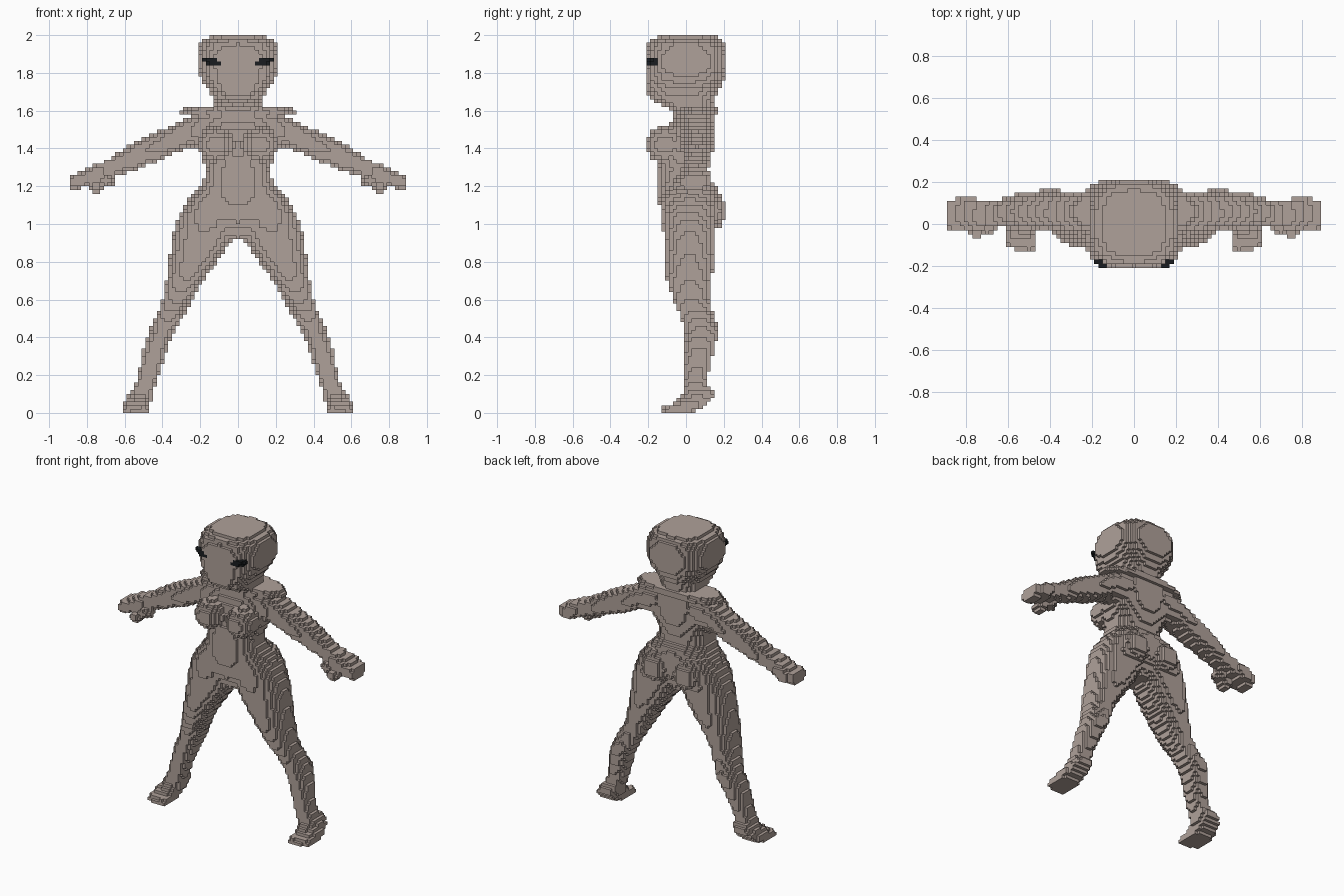
import bpy
import bmesh
import math

cube = bpy.data.objects.get("Cube")
if cube:
    bpy.data.objects.remove(cube, do_unlink=True)

S = 0.02          # block size
filled = {}       # (i, j, k) -> part name


def material(name, rgb):
    m = bpy.data.materials.new(name)
    m.use_nodes = True
    m.diffuse_color = (*rgb, 1)
    b = m.node_tree.nodes["Principled BSDF"]
    b.inputs["Base Color"].default_value = (*rgb, 1)
    b.inputs["Roughness"].default_value = 0.8
    return m


skin = material("taupe_skin", (0.43, 0.355, 0.32))
black = material("eye_black", (0.010, 0.012, 0.014))


def claim(part, i, j, k, replace=False):
    if k >= 0 and (replace or (i, j, k) not in filled):
        filled[(i, j, k)] = part


def loft(part, axis, sections, power=2.4):
    """Fill blocks inside rounded sections (t, a0, a1, b0, b1).
    Along z, a is x and b is y; along x, a is y and b is z."""
    sections = sorted(sections)
    off = 0.5 if axis == "z" else 0.0
    off_b = 0.0 if axis == "z" else 0.5
    for n in range(int(sections[0][0] / S) - 1, int(sections[-1][0] / S) + 2):
        t = (n + off) * S
        for p, q in zip(sections, sections[1:]):
            if p[0] <= t < q[0]:
                f = (t - p[0]) / (q[0] - p[0])
                a0, a1, b0, b1 = (u + (v - u) * f for u, v in zip(p[1:], q[1:]))
                ca, ra, cb, rb = (a0 + a1) / 2, (a1 - a0) / 2, (b0 + b1) / 2, (b1 - b0) / 2
                for u in range(int(a0 / S) - 1, int(a1 / S) + 2):
                    for v in range(int(b0 / S) - 1, int(b1 / S) + 2):
                        da, db = abs(u * S - ca) / ra, abs((v + off_b) * S - cb) / rb
                        if da ** power + db ** power <= 1:
                            claim(part, *((u, v, n) if axis == "z" else (n, u, v)))


def blob(part, c, r, tilt=0.0, replace=False):
    """Fill an ellipsoid, tilted in the front plane."""
    m = max(r)
    lo = [math.floor((c[d] - m) / S) - 1 for d in range(3)]
    hi = [math.ceil((c[d] + m) / S) + 1 for d in range(3)]
    ct, st = math.cos(tilt), math.sin(tilt)
    for i in range(lo[0], hi[0]):
        for j in range(lo[1], hi[1]):
            for k in range(lo[2], hi[2]):
                x, y, z = i * S - c[0], j * S - c[1], (k + 0.5) * S - c[2]
                x, z = x * ct + z * st, z * ct - x * st
                if (x / r[0]) ** 2 + (y / r[1]) ** 2 + (z / r[2]) ** 2 <= 1:
                    claim(part, i, j, k, replace)


def centred(rows):
    return [(z, -w, w, y0, y1) for z, w, y0, y1 in rows]


# Head and neck
loft("head", "z", centred([
    (2.001, .13, -.14, .14), (1.98, .175, -.175, .18), (1.95, .205, -.20, .205),
    (1.90, .218, -.218, .218), (1.82, .218, -.218, .218), (1.77, .195, -.218, .205),
    (1.70, .15, -.215, .17), (1.66, .135, -.185, .15), (1.62, .13, -.10, .14),
    (1.56, .13, -.05, .14)]), 2.7)

# Torso down to the crotch
loft("torso", "z", centred([
    (1.62, .16, -.05, .145), (1.56, .21, -.07, .15), (1.50, .215, -.10, .15),
    (1.40, .21, -.13, .145), (1.35, .19, -.145, .13), (1.30, .17, -.15, .12),
    (1.25, .175, -.15, .11), (1.20, .205, -.15, .16), (1.10, .28, -.14, .17),
    (1.03, .22, -.13, .16), (.93, .06, -.08, .11)]))

# Thin collar plate over the shoulders
loft("collar_plate", "z", centred([(1.625, .27, -.04, .16), (1.60, .29, -.05, .17),
                                  (1.58, .315, -.05, .175)]), 2.6)

# Left-hand limbs and soft forms, mirrored afterwards
blob("left_breast", (.115, -.11, 1.42), (.10, .105, .095))
blob("left_buttock", (.12, .11, 1.07), (.11, .105, .11))

loft("left_leg", "z", [
    (1.18, .02, .22, -.12, .16), (1.10, 0, .285, -.135, .17), (1.0, 0, .33, -.125, .165),
    (.92, .03, .35, -.115, .15), (.80, .11, .365, -.11, .145), (.70, .185, .38, -.10, .135),
    (.60, .24, .40, -.07, .125), (.50, .295, .44, -.025, .15), (.43, .335, .47, -.01, .175),
    (.35, .37, .50, -.01, .155), (.20, .42, .53, -.015, .115), (.10, .455, .56, -.02, .11)])

loft("left_foot", "z", [
    (.15, .435, .55, -.02, .12), (.10, .455, .575, -.02, .155), (.06, .46, .60, -.05, .135),
    (.03, .46, .615, -.11, .09), (0, .47, .615, -.13, .03)], 3)
blob("left_foot", (.50, -.08, .015), (.04, .055, .03))

loft("left_arm", "x", [
    (.12, -.05, .14, 1.40, 1.62), (.20, -.05, .145, 1.40, 1.60), (.25, -.04, .145, 1.41, 1.575),
    (.32, -.035, .145, 1.38, 1.54), (.40, -.025, .14, 1.34, 1.50), (.50, -.02, .14, 1.305, 1.455),
    (.60, -.01, .125, 1.265, 1.40), (.68, -.01, .11, 1.24, 1.35)])

loft("left_hand", "x", [
    (.68, -.01, .11, 1.24, 1.35), (.75, -.03, .12, 1.215, 1.315), (.81, -.03, .14, 1.195, 1.29),
    (.85, -.03, .12, 1.185, 1.265), (.90, -.03, .11, 1.185, 1.255)], 3)
blob("left_hand", (.70, .0, 1.23), (.05, .05, .04))
blob("left_hand", (.75, -.02, 1.195), (.035, .05, .04))

# Slanted eyes set into the face
blob("left_eye", (.13, -.175, 1.857), (.054, .042, .023), math.radians(20), True)

# Mirror every left part to the right
for (i, j, k), part in list(filled.items()):
    if part.startswith("left_"):
        other = part.replace("left_", "right_")
        if i > 0 and ((-i, j, k) not in filled or part == "left_eye"
                      or filled[(-i, j, k)] == part):
            filled[(-i, j, k)] = other

# Corner offsets for the six sides of a block
SIDES = {
    (1, 0, 0): ((1, 0, 0), (1, 1, 0), (1, 1, 1), (1, 0, 1)),
    (-1, 0, 0): ((0, 0, 0), (0, 0, 1), (0, 1, 1), (0, 1, 0)),
    (0, 1, 0): ((0, 1, 0), (0, 1, 1), (1, 1, 1), (1, 1, 0)),
    (0, -1, 0): ((0, 0, 0), (1, 0, 0), (1, 0, 1), (0, 0, 1)),
    (0, 0, 1): ((0, 0, 1), (1, 0, 1), (1, 1, 1), (0, 1, 1)),
    (0, 0, -1): ((0, 0, 0), (0, 1, 0), (1, 1, 0), (1, 0, 0)),
}

# Build one object per part from the exposed block sides
for part in sorted(set(filled.values())):
    bm = bmesh.new()
    verts = {}
    for (i, j, k), owner in filled.items():
        if owner != part:
            continue
        for (a, b, c), corners in SIDES.items():
            if (i + a, j + b, k + c) in filled:
                continue
            ring = []
            for dx, dy, dz in corners:
                key = (i + dx, j + dy, k + dz)
                if key not in verts:
                    verts[key] = bm.verts.new(((key[0] - .5) * S, (key[1] - .5) * S, key[2] * S))
                ring.append(verts[key])
            bm.faces.new(ring)
    mesh = bpy.data.meshes.new(part)
    bm.to_mesh(mesh)
    bm.free()
    mesh.materials.append(black if part.endswith("eye") else skin)
    bpy.context.collection.objects.link(bpy.data.objects.new(part, mesh))
